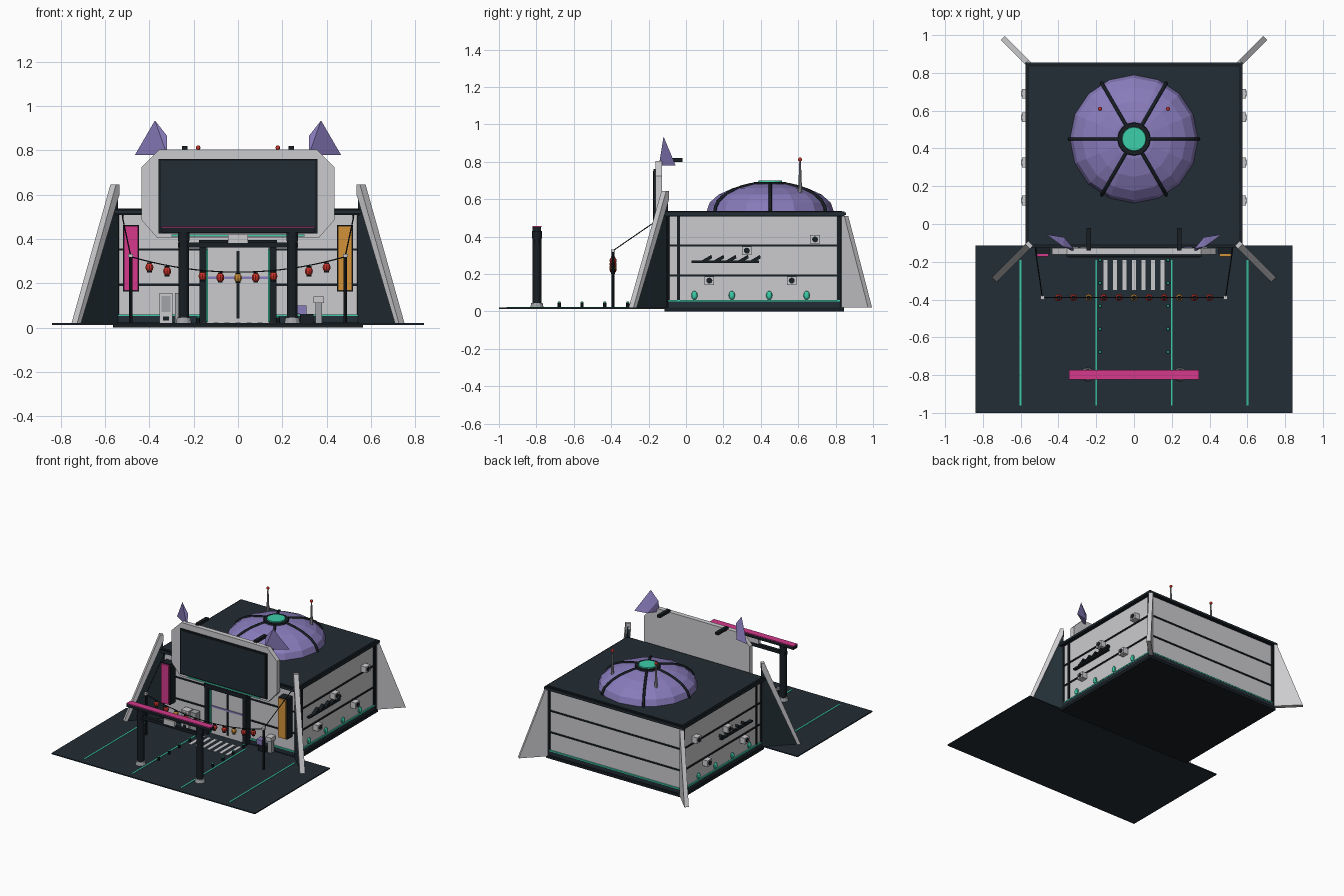
import bpy, bmesh, math
from mathutils import Vector

if "Cube" in bpy.data.objects:
    bpy.data.objects.remove(bpy.data.objects["Cube"])


def material(name, *rgb):
    m = bpy.data.materials.new(name)
    m.use_nodes = True
    m.diffuse_color = (*rgb, 1)
    m.node_tree.nodes["Principled BSDF"].inputs["Base Color"].default_value = (*rgb, 1)
    return m


NAVY = material("navy", .016, .026, .035)
BLACK = material("near_black", .009, .013, .017)
LIGHT = material("light_grey", .6, .6, .62)
GREY = material("mid_grey", .36, .37, .39)
PURPLE = material("purple", .25, .2, .5)
TEAL = material("teal", .045, .62, .4)
PINK = material("pink", .66, .04, .26)
ORANGE = material("orange", .65, .29, .04)
RED = material("red", .62, .035, .025)
SIDES = (("right", -1), ("left", 1))


def finish(name, bm, mat):
    bmesh.ops.recalc_face_normals(bm, faces=bm.faces)
    mesh = bpy.data.meshes.new(name)
    bm.to_mesh(mesh)
    bm.free()
    mesh.materials.append(mat)
    obj = bpy.data.objects.new(name, mesh)
    bpy.context.collection.objects.link(obj)
    return obj


def prism(name, outline, origin, direction, thick, mat):
    """Extrude an upright (distance, height) outline sideways."""
    bm = bmesh.new()
    along = Vector((*direction, 0)).normalized()
    across = Vector((-along.y, along.x, 0)) * thick / 2
    base = Vector((*origin, 0))
    rings = [[bm.verts.new(base + along * u + Vector((0, 0, z)) + across * k)
              for u, z in outline] for k in (-1, 1)]
    for ring in rings:
        bm.faces.new(ring)
    for i in range(len(outline)):
        bm.faces.new((rings[0][i - 1], rings[0][i], rings[1][i], rings[1][i - 1]))
    return finish(name, bm, mat)


def box(name, x, y, z, mat):
    """Box from (low, high) ranges."""
    outline = [(x[0], z[0]), (x[1], z[0]), (x[1], z[1]), (x[0], z[1])]
    return prism(name, outline, (0, (y[0] + y[1]) / 2), (1, 0), y[1] - y[0], mat)


def block(name, centre, size, mat):
    return box(name, *[(c - s / 2, c + s / 2) for c, s in zip(centre, size)], mat)


def cone(name, x, y, low, high, r1, r2, mat, sides=12):
    bm = bmesh.new()
    bmesh.ops.create_cone(bm, cap_ends=True, segments=sides, radius1=r1, radius2=r2, depth=high - low)
    bmesh.ops.translate(bm, verts=bm.verts, vec=(x, y, (low + high) / 2))
    return finish(name, bm, mat)


def ball(name, centre, size, mat, sides=10, rings=6):
    bm = bmesh.new()
    bmesh.ops.create_uvsphere(bm, u_segments=sides, v_segments=rings, radius=1)
    obj = finish(name, bm, mat)
    obj.location, obj.scale = centre, size
    return obj


def tube(name, points, radius, mat):
    curve = bpy.data.curves.new(name, "CURVE")
    curve.dimensions = "3D"
    curve.bevel_depth, curve.bevel_resolution = radius, 1
    curve.use_fill_caps = True
    line = curve.splines.new("POLY")
    line.points.add(len(points) - 1)
    for p, co in zip(line.points, points):
        p.co = (*co, 1)
    curve.materials.append(mat)
    obj = bpy.data.objects.new(name, curve)
    bpy.context.collection.objects.link(obj)


def shell(name, grow, z, mat):
    """Band wrapped around the building footprint."""
    box(name, (-.55 - grow, .55 + grow), (-.1 - grow, .83 + grow), z, mat)


# Building body, bands and roof
shell("base_plate", .015, (0, .022), BLACK)
shell("walls", 0, (.02, .515), LIGHT)
shell("plinth", .008, (.02, .052), NAVY)
shell("plinth_glow", .009, (.052, .06), TEAL)
for i, z in enumerate((.187, .347)):
    shell(f"wall_band_{i}", .006, (z, z + .011), BLACK)
shell("roof_rim", .018, (.508, .535), BLACK)
shell("roof", .025, (.515, .53), NAVY)
box("roof_deck", (-.555, .555), (-.105, .835), (.53, .538), NAVY)

# Dome with ribs and cap
CX, CY, BASE = 0, .45, .535
bm = bmesh.new()
bmesh.ops.create_uvsphere(bm, u_segments=16, v_segments=10, radius=1)
bmesh.ops.delete(bm, geom=[v for v in bm.verts if v.co.z < -.01], context="VERTS")
dome = finish("dome", bm, PURPLE)
dome.location, dome.scale = (CX, CY, BASE), (.34, .34, .153)
for i in range(6):
    a = i * math.pi / 3
    arc = [math.radians(t) for t in range(0, 81, 10)]
    tube(f"dome_rib_{i}", [(.342 * math.cos(t) * math.cos(a), CY + .342 * math.cos(t) * math.sin(a),
                            BASE + .153 * math.sin(t)) for t in arc], .009, BLACK)
cone("dome_cap_ring", CX, CY, .675, .693, .09, .085, BLACK, 16)
cone("dome_cap", CX, CY, .69, .7, .065, .062, TEAL, 16)

# Plaza with painted lines
box("plaza", (-.84, .84), (-1, -.115), (.012, .02), NAVY)
for i in range(7):
    block(f"crossing_stripe_{i}", (.05 * (i - 3), -.27, .021), (.022, .16, .004), LIGHT)

# Billboard
panel = [(-.355, .805), (-.435, .725), (-.435, .485), (-.365, .405)]
prism("billboard", panel + [(-x, z) for x, z in reversed(panel)], (0, -.145), (1, 0), .035, LIGHT)
box("screen_frame", (-.358, .358), (-.174, -.16), (.425, .762), BLACK)
box("screen", (-.347, .347), (-.177, -.17), (.436, .752), NAVY)
box("screen_glow", (-.3, .3), (-.17, -.16), (.412, .42), TEAL)

# Entrance
box("door", (-.14, .14), (-.12, -.1), (.02, .365), LIGHT)
box("door_gap", (-.006, .006), (-.125, -.11), (.04, .345), BLACK)
box("door_bar", (-.14, .14), (-.125, -.11), (.219, .231), PURPLE)
box("door_lintel", (-.175, .175), (-.15, -.1), (.362, .395), BLACK)

# Gate beams
box("gate_beam", (-.345, .345), (-.82, -.775), (.428, .452), BLACK)
box("gate_beam_top", (-.345, .345), (-.822, -.773), (.452, .457), PINK)
box("gate_crossbar", (-.27, .27), (-.81, -.785), (.362, .385), BLACK)
box("gate_plaque", (-.045, .045), (-.816, -.79), (.382, .42), LIGHT)


def cable_height(x):
    return .25 + .07 * (x / .485) ** 2


# String of lanterns
xs = [.485 * i / 10 for i in range(-10, 11)]
tube("lantern_cable", [(x, -.39, cable_height(x)) for x in xs], .003, BLACK)
for i in range(-5, 6):
    x, z = i * .08, cable_height(i * .08) - .026
    ball(f"lantern_{i + 5}", (x, -.39, z), (.019, .019, .021), ORANGE if i % 3 == 0 else RED)
    for k in (-1, 1):
        cone(f"lantern_cap_{i + 5}", x, -.39, z + k * .02 - .003, z + k * .02 + .003, .011, .011, BLACK, 8)

for side, s in SIDES:
    # Corner fins
    prism(f"{side}_front_fin", [(-.01, .02), (-.01, .62), (.24, .02)],
          (s * .555, -.11), (s, -1), .016, NAVY)
    prism(f"{side}_front_fin_edge", [(-.01, .645), (.012, .645), (.26, .02), (.235, .02), (-.01, .6)],
          (s * .555, -.11), (s, -1), .036, LIGHT)
    prism(f"{side}_back_fin", [(-.01, .02), (-.01, .51), (.01, .51), (.19, .02)],
          (s * .56, .85), (s, 1), .03, LIGHT)

    # Corner posts and wall strips
    for i, y in enumerate((-.1, .83)):
        cone(f"{side}_corner_post_{i}", s * .55, y, .02, .53, .012, .012, BLACK, 8)
    for i, y in enumerate((-.04, .815)):
        block(f"{side}_wall_strip_{i}", (s * .55, y, .27), (.016, .014, .49), BLACK)

    # Vent boxes with fan discs
    for i, (y, z) in enumerate(((.125, .165), (.325, .325), (.565, .165), (.69, .385))):
        block(f"{side}_vent_{i}", (s * .57, y, z), (.045, .052, .045), LIGHT)
        fan = cone(f"{side}_vent_fan_{i}", 0, 0, -.002, .002, .016, .016, BLACK)
        fan.location, fan.rotation_euler = (s * .594, y, z), (0, math.pi / 2, 0)

    # Oval lamps and spiked rail
    for i in range(4):
        ball(f"{side}_wall_lamp_{i}", (s * .555, .045 + i * .2, .086), (.012, .017, .024), TEAL)
    block(f"{side}_rail", (s * .56, .21, .266), (.025, .36, .012), BLACK)
    for i in range(5):
        y = .08 + i * .065
        prism(f"{side}_rail_spike_{i}", [(y, .27), (y + .055, .302), (y + .06, .285), (y + .035, .27)],
              (s * .562, 0), (0, 1), .025, BLACK)

    # Billboard ears and brackets
    bm = bmesh.new()
    for x, y, z in ((.465, -.055, .78), (.32, -.13, .865), (.32, -.145, .78),
                    (.375, -.12, .935), (.37, -.07, .78)):
        bm.verts.new((s * x, y, z))
    bmesh.ops.convex_hull(bm, input=bm.verts)
    finish(f"{side}_ear", bm, PURPLE)
    block(f"{side}_bracket", (s * .24, -.08, .81), (.025, .12, .02), BLACK)

    # Roof antenna
    cone(f"{side}_antenna", s * .18, .61, .61, .81, .012, .004, GREY, 8)
    ball(f"{side}_antenna_tip", (s * .18, .61, .812), (.011, .011, .011), RED)

    # Door frame
    block(f"{side}_door_post", (s * .158, -.125, .19), (.03, .05, .35), BLACK)
    block(f"{side}_door_glow", (s * .139, -.125, .19), (.007, .02, .33), TEAL)

    # Hanging banner
    block(f"{side}_banner_frame", (s * .483, -.13, .313), (.072, .06, .302), BLACK)
    block(f"{side}_banner", (s * .483, -.165, .313), (.062, .014, .29), PINK if s < 0 else ORANGE)

    # Gate post
    cone(f"{side}_gate_foot", s * .245, -.797, .02, .046, .036, .03, GREY)
    cone(f"{side}_gate_post", s * .245, -.797, .04, .43, .024, .024, BLACK)
    cone(f"{side}_gate_collar", s * .245, -.797, .39, .43, .027, .027, BLACK)

    # Lantern pole and guy cable
    cone(f"{side}_lantern_pole", s * .485, -.39, .02, .32, .008, .008, BLACK, 8)
    block(f"{side}_lantern_pole_cap", (s * .485, -.39, .325), (.022, .022, .014), LIGHT)
    tube(f"{side}_guy_cable", [(s * .485, -.39, .325), (s * .52, -.15, .49), (s * .52, -.11, .51)], .003, BLACK)

    # Plaza lines and bollards
    for i, x in enumerate((.2, .6)):
        box(f"{side}_plaza_line_{i}", (s * x - .005, s * x + .005), (-.96, -.19), (.019, .023), TEAL)
    for i in range(5):
        y = -.19 - i * .122
        cone(f"{side}_bollard_{i}", s * .18, y, .02, .046, .009, .009, BLACK, 8)
        cone(f"{side}_bollard_light_{i}", s * .18, y, .046, .052, .009, .006, TEAL, 8)

# Kiosks, crates and post box by the front wall
box("kiosk", (-.355, -.295), (-.165, -.11), (.02, .155), LIGHT)
box("kiosk_window", (-.345, -.305), (-.168, -.16), (.07, .142), GREY)
box("kiosk_slot", (-.338, -.312), (-.168, -.16), (.032, .05), BLACK)
box("small_kiosk", (-.285, -.235), (-.16, -.11), (.02, .155), GREY)
box("dark_crate", (.28, .34), (-.165, -.11), (.02, .062), BLACK)
box("purple_crate", (.265, .31), (-.16, -.115), (.062, .1), PURPLE)
box("post_box_stand", (.35, .38), (-.15, -.12), (.02, .11), GREY)
box("post_box", (.342, .388), (-.165, -.11), (.11, .14), LIGHT)
